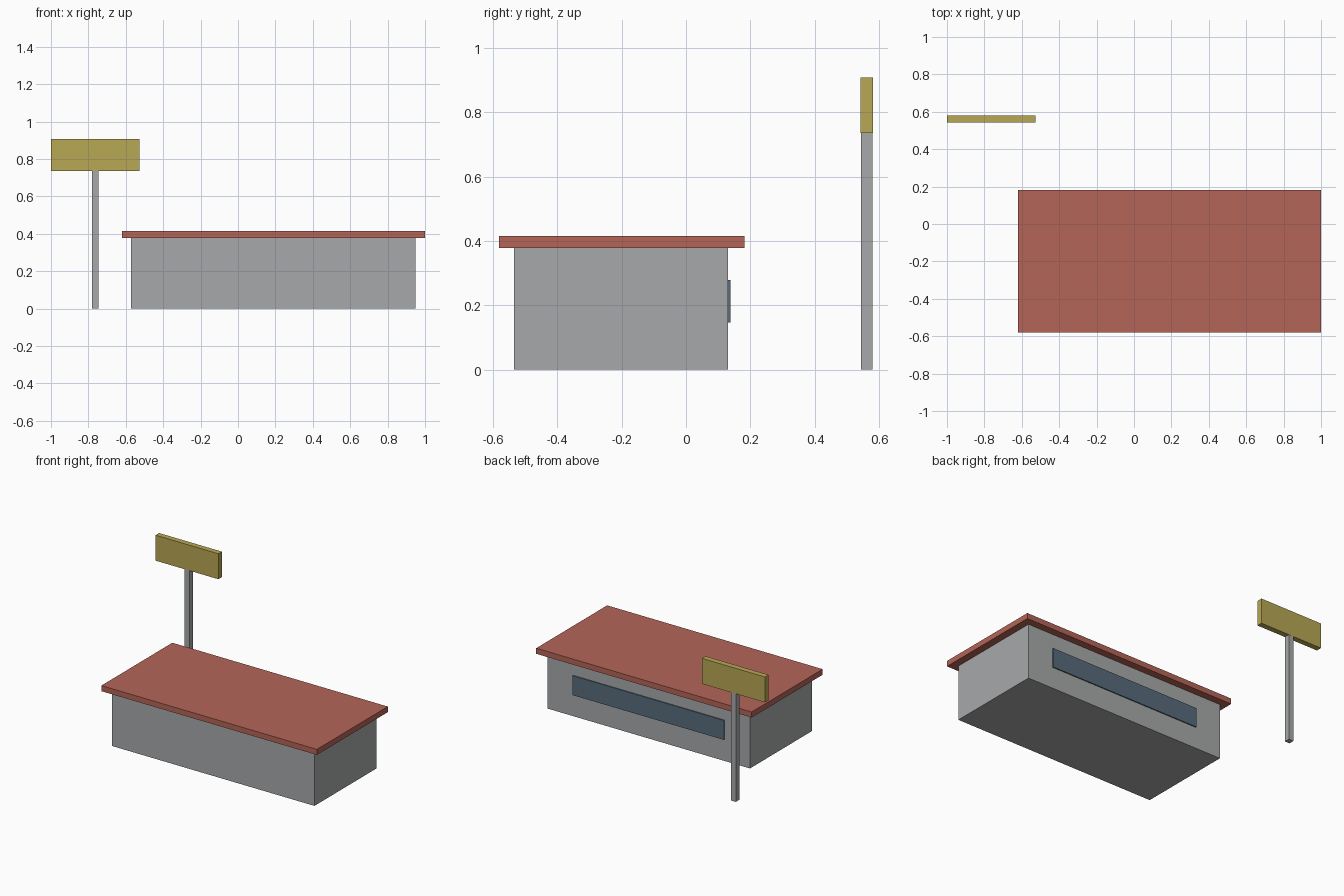
import bpy
from mathutils import Vector

if "Cube" in bpy.data.objects:
    bpy.data.objects.remove(bpy.data.objects["Cube"])


def material(name, rgb):
    m = bpy.data.materials.new(name)
    m.diffuse_color = (*rgb, 1.0)
    m.use_nodes = True
    m.node_tree.nodes["Principled BSDF"].inputs["Base Color"].default_value = m.diffuse_color
    return m


def box(name, lo, hi, mat):
    """Axis-aligned box between two corners."""
    lo, hi = Vector(lo), Vector(hi)
    bpy.ops.mesh.primitive_cube_add(size=1, location=(lo + hi) / 2)
    ob = bpy.context.object
    ob.name = name
    ob.scale = hi - lo
    bpy.ops.object.transform_apply(location=False, rotation=False, scale=True)
    ob.data.materials.append(mat)
    return ob


grey = material("concrete_grey", (0.39, 0.395, 0.40))
red = material("roof_red", (0.46, 0.13, 0.098))
yellow = material("sign_yellow", (0.48, 0.39, 0.09))
blue = material("window_blue", (0.098, 0.15, 0.205))

# Building with overhanging flat roof
box("building_walls", (-0.573, -0.534, 0), (0.949, 0.131, 0.378), grey)
box("roof_slab", (-0.621, -0.581, 0.378), (1.0, 0.181, 0.416), red)

# Long window strip on the back wall
box("window_strip", (-0.382, 0.130, 0.146), (0.758, 0.1385, 0.278), blue)

# Roadside sign on a square post, its top set into the panel
box("sign_post", (-0.781, 0.543, 0), (-0.745, 0.580, 0.76), grey)
box("sign_panel", (-1.0, 0.5425, 0.735), (-0.527, 0.5805, 0.908), yellow)
